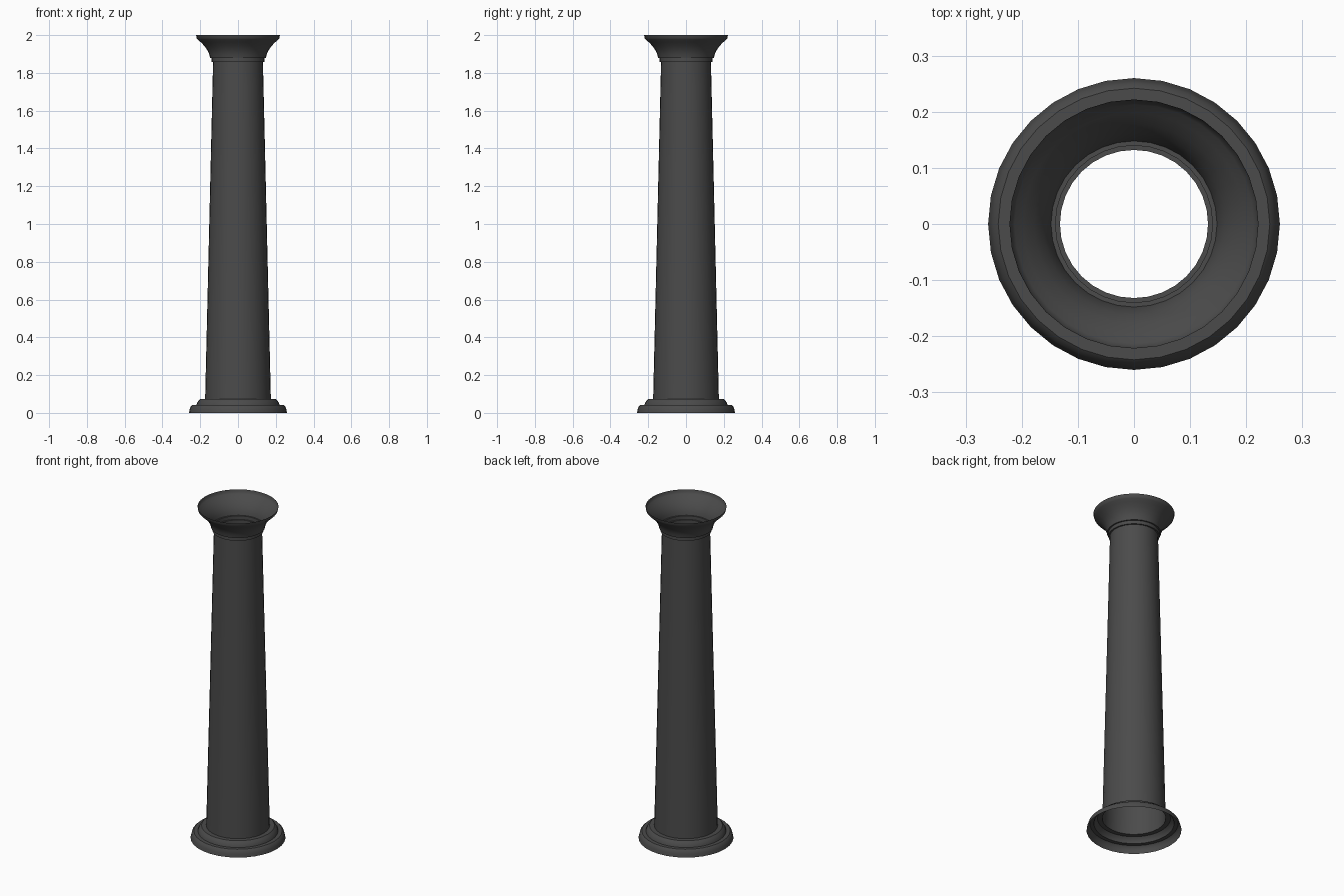
import bpy, bmesh, math

if "Cube" in bpy.data.objects:
    bpy.data.objects.remove(bpy.data.objects["Cube"])

SIDES = 32

# Dark grey stone
stone = bpy.data.materials.new("dark_stone")
stone.diffuse_color = (0.07, 0.07, 0.07, 1)
stone.use_nodes = True
stone.node_tree.nodes["Principled BSDF"].inputs["Base Color"].default_value = stone.diffuse_color


def lathe(name, profile):
    """Open surface of revolution from (radius, height) points."""
    bm = bmesh.new()
    rings = []
    for r, z in profile:
        rings.append([bm.verts.new((r * math.cos(2 * math.pi * i / SIDES),
                                    r * math.sin(2 * math.pi * i / SIDES), z))
                      for i in range(SIDES)])
    for low, high in zip(rings, rings[1:]):
        for i in range(SIDES):
            j = (i + 1) % SIDES
            bm.faces.new((low[i], low[j], high[j], high[i]))
    mesh = bpy.data.meshes.new(name)
    bm.to_mesh(mesh)
    bm.free()
    mesh.materials.append(stone)
    obj = bpy.data.objects.new(name, mesh)
    bpy.context.collection.objects.link(obj)
    bpy.context.view_layer.objects.active = obj
    obj.select_set(True)
    return obj


# Stepped base, open underneath
lathe("base", [(0.26, 0), (0.256, 0.018), (0.251, 0.034), (0.242, 0.042),
               (0.22, 0.042), (0.217, 0.052), (0.21, 0.064), (0.2, 0.074),
               (0.174, 0.074)])

# Tapered hollow shaft
lathe("shaft", [(0.174, 0.074), (0.132, 1.857)])

# Neck ring and flared, open capital
lathe("capital", [(0.132, 1.857), (0.14, 1.857), (0.14, 1.878),
                  (0.148, 1.878), (0.152, 1.898), (0.162, 1.92),
                  (0.178, 1.943), (0.198, 1.963), (0.213, 1.977),
                  (0.219, 1.984), (0.222, 2.0)])

bpy.ops.object.shade_smooth_by_angle(angle=math.radians(35))
